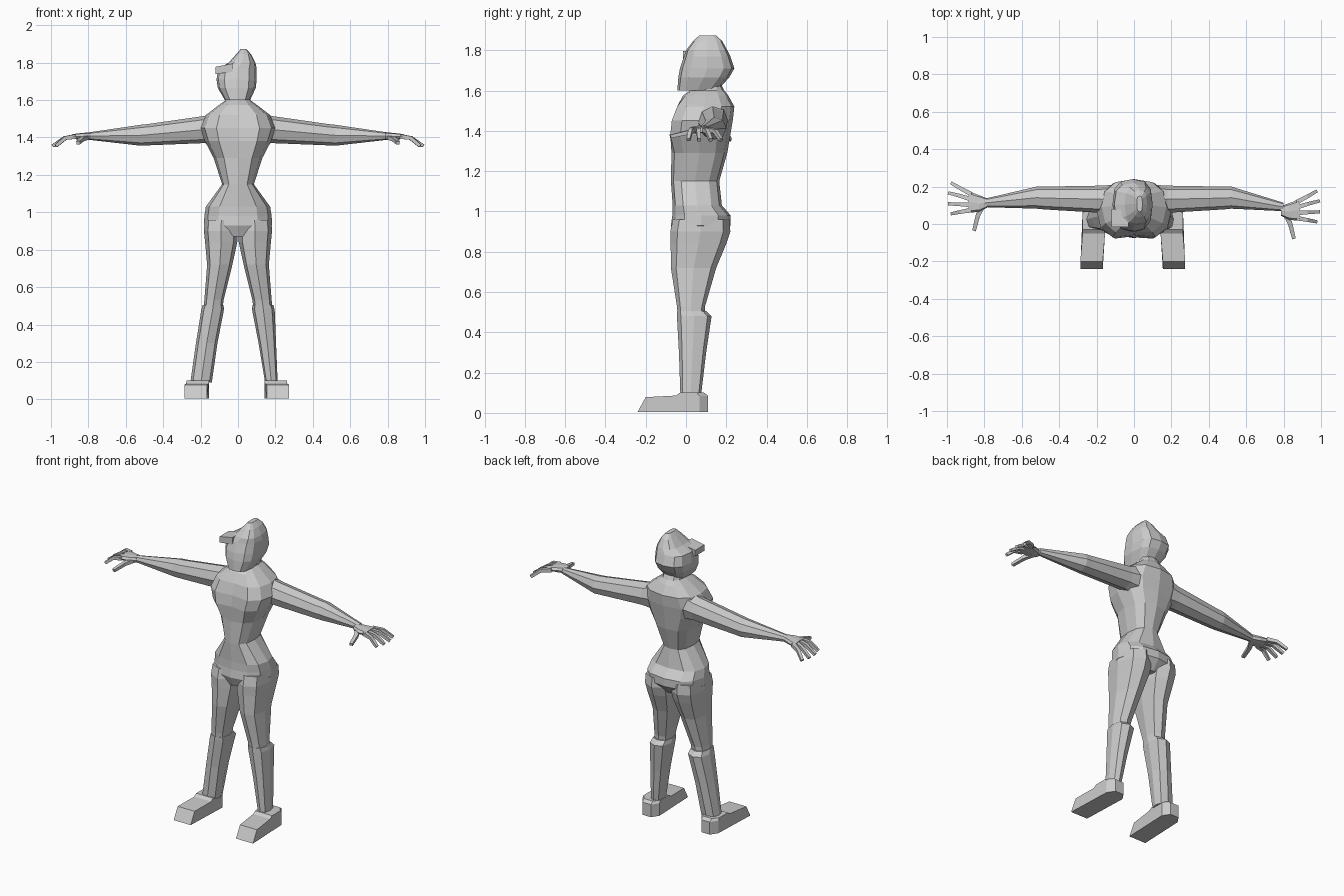
import bpy, bmesh
from math import sin, cos, pi, copysign
from mathutils import Vector


def section(a0, a1, b0, b1, n, p):
    """Rounded-box outline (superellipse) with n corners, filling the given extents."""
    pts = []
    for i in range(n):
        t = 2 * pi * i / n
        c, s = round(cos(t), 6), round(sin(t), 6)
        pts.append(((a0 + a1) / 2 + (a1 - a0) / 2 * copysign(abs(c) ** (2 / p), c),
                    (b0 + b1) / 2 + (b1 - b0) / 2 * copysign(abs(s) ** (2 / p), s)))
    return pts


def loft(name, rings):
    """Skin a list of equal-length vertex rings and cap both ends."""
    bm = bmesh.new()
    vs = [[bm.verts.new(p) for p in r] for r in rings]
    n = len(vs[0])
    for a, b in zip(vs, vs[1:]):
        for i in range(n):
            j = (i + 1) % n
            bm.faces.new((a[i], a[j], b[j], b[i]))
    bm.faces.new(vs[0])
    bm.faces.new(vs[-1])
    bmesh.ops.recalc_face_normals(bm, faces=bm.faces)
    me = bpy.data.meshes.new(name)
    bm.to_mesh(me)
    bm.free()
    ob = bpy.data.objects.new(name, me)
    bpy.context.collection.objects.link(ob)
    return ob


def upright(name, rows, n=12, p=2.5, dents=None):
    """Loft up z from rows (z, x0, x1, y0, y1); dents shift the front centre point in y."""
    rings = []
    for k, (z, x0, x1, y0, y1) in enumerate(rows):
        r = [Vector((x, y, z)) for x, y in section(x0, x1, y0, y1, n, p)]
        if dents:
            r[3 * n // 4].y += dents[k]
        rings.append(r)
    return loft(name, rings)


def tube(name, pts, w, h):
    """Four-sided finger along a path, tapering to the tip."""
    pts = [Vector(q) for q in pts]
    rings = []
    for i, q in enumerate(pts):
        d = pts[min(i + 1, len(pts) - 1)] - pts[max(i - 1, 0)]
        side = d.cross(Vector((0, 0, 1))).normalized()
        up = side.cross(d).normalized()
        k = 1 - 0.3 * i / (len(pts) - 1)
        rings.append([q + side * w * k * a + up * h * k * b
                      for a, b in ((-1, -1), (1, -1), (1, 1), (-1, 1))])
    return loft(name, rings)


# Torso, from hips to neck
upright("torso", [
    (0.87, -0.12, 0.12, -0.05, 0.17),
    (0.93, -0.182, 0.182, -0.075, 0.222),
    (0.98, -0.18, 0.18, -0.068, 0.222),
    (1.03, -0.172, 0.172, -0.066, 0.178),
    (1.15, -0.085, 0.085, -0.075, 0.165),
    (1.29, -0.13, 0.13, -0.072, 0.205),
    (1.38, -0.177, 0.177, -0.095, 0.22),
    (1.45, -0.2, 0.2, -0.088, 0.232),
    (1.52, -0.172, 0.172, -0.06, 0.24),
    (1.575, -0.10, 0.10, -0.015, 0.21),
    (1.60, -0.065, 0.065, 0.02, 0.19),
    (1.64, -0.06, 0.06, 0.04, 0.17),
], dents=[0, 0, 0, 0, 0, 0, 0.03, 0.03, 0.02, 0, 0, 0])

# Head with lopsided hair
upright("head", [
    (1.60, -0.07, 0.065, -0.043, 0.155),
    (1.665, -0.108, 0.095, -0.038, 0.215),
    (1.71, -0.115, 0.1, -0.03, 0.24),
    (1.77, -0.105, 0.1, -0.01, 0.22),
    (1.80, -0.05, 0.093, 0.0, 0.205),
    (1.845, -0.01, 0.07, 0.035, 0.18),
    (1.873, 0.015, 0.045, 0.065, 0.15),
], p=2.8)
loft("hair_fringe", [
    [(-0.12, y, 1.74), (-0.12, y, 1.778), (-0.03, y, 1.795), (-0.03, y, 1.75)]
    for y in (-0.015, 0.08)])

# Limbs: s is the side, ankle / foot / hand offsets differ slightly per side
for side, s, ankle0, ankle1, foot_x, hand_y in (
        ("left", -1, 0.14, 0.255, 0.215, 0.0),
        ("right", 1, 0.145, 0.212, 0.202, -0.043)):

    def leg(name, rows):
        upright(name, [(z, *sorted((s * a, s * b)), y0, y1)
                       for z, a, b, y0, y1 in rows], n=8, p=2.6)

    leg(side + "_thigh", [
        (0.96, 0.0, 0.178, -0.065, 0.215),
        (0.90, 0.0, 0.182, -0.078, 0.22),
        (0.84, 0.004, 0.176, -0.076, 0.2),
        (0.72, 0.03, 0.165, -0.075, 0.15),
        (0.53, 0.077, 0.18, -0.045, 0.095),
        (0.47, 0.085, 0.185, -0.04, 0.09)])
    leg(side + "_boot_shaft", [
        (0.505, 0.077, 0.188, -0.045, 0.1),
        (0.48, 0.075, 0.196, -0.045, 0.127),
        (0.30, 0.11, (0.195 + ankle1) / 2, -0.035, 0.1),
        (0.09, ankle0, ankle1, -0.028, 0.075)])

    # Foot: side outline repeated across its width, sides drawn in at the heel
    outline = [(0.11, 0.005), (0.11, 0.085), (0.09, 0.1), (-0.03, 0.1),
               (-0.05, 0.086), (-0.2, 0.078), (-0.24, 0.005)]
    loft(side + "_foot", [
        [(s * (foot_x + dx + (0.012 if y < -0.1 else 0)), y * k if y > 0 else y, z)
         for y, z in outline]
        for dx, k in ((-0.06, 0.6), (-0.03, 1), (0.03, 1), (0.06, 0.6))])

    # Arm: sections along x (x, y0, y1, z0, z1)
    arm = [(0.1, 0.05, 0.21, 1.36, 1.545),
           (0.18, 0.06, 0.205, 1.37, 1.515),
           (0.48, 0.078, 0.2, 1.358, 1.472),
           (0.52, 0.082, 0.2, 1.356, 1.468),
           (0.8, 0.09 + hand_y / 2, 0.135 + hand_y / 2, 1.388, 1.427)]
    loft(side + "_arm", [[(s * x, y, z) for y, z in section(y0, y1, z0, z1, 8, 2.2)]
                         for x, y0, y1, z0, z1 in arm])

    # Palm
    palm = [(0.785, 0.088, 0.137, 1.388, 1.427),
            (0.83, 0.065, 0.155, 1.388, 1.425),
            (0.885, 0.06, 0.175, 1.392, 1.418)]
    loft(side + "_palm", [[(s * x, y + hand_y, z) for y, z in section(y0, y1, z0, z1, 8, 3)]
                          for x, y0, y1, z0, z1 in palm])

    # Fingers and thumb
    for i, (root, tip, end) in enumerate(((0.075, 0.055, 0.975), (0.102, 0.108, 0.99),
                                          (0.132, 0.166, 0.99), (0.16, 0.218, 0.975))):
        tube(f"{side}_finger_{i + 1}", [
            (s * 0.87, root + hand_y, 1.405),
            (s * 0.925, (root + tip) / 2 + hand_y, 1.397),
            (s * end, tip + hand_y, 1.355)], 0.012, 0.012)
    tube(side + "_thumb", [
        (s * 0.805, 0.105 + hand_y, 1.402),
        (s * 0.835, 0.045 + hand_y, 1.39),
        (s * 0.855, -0.035 + hand_y, 1.372)], 0.014, 0.012)
